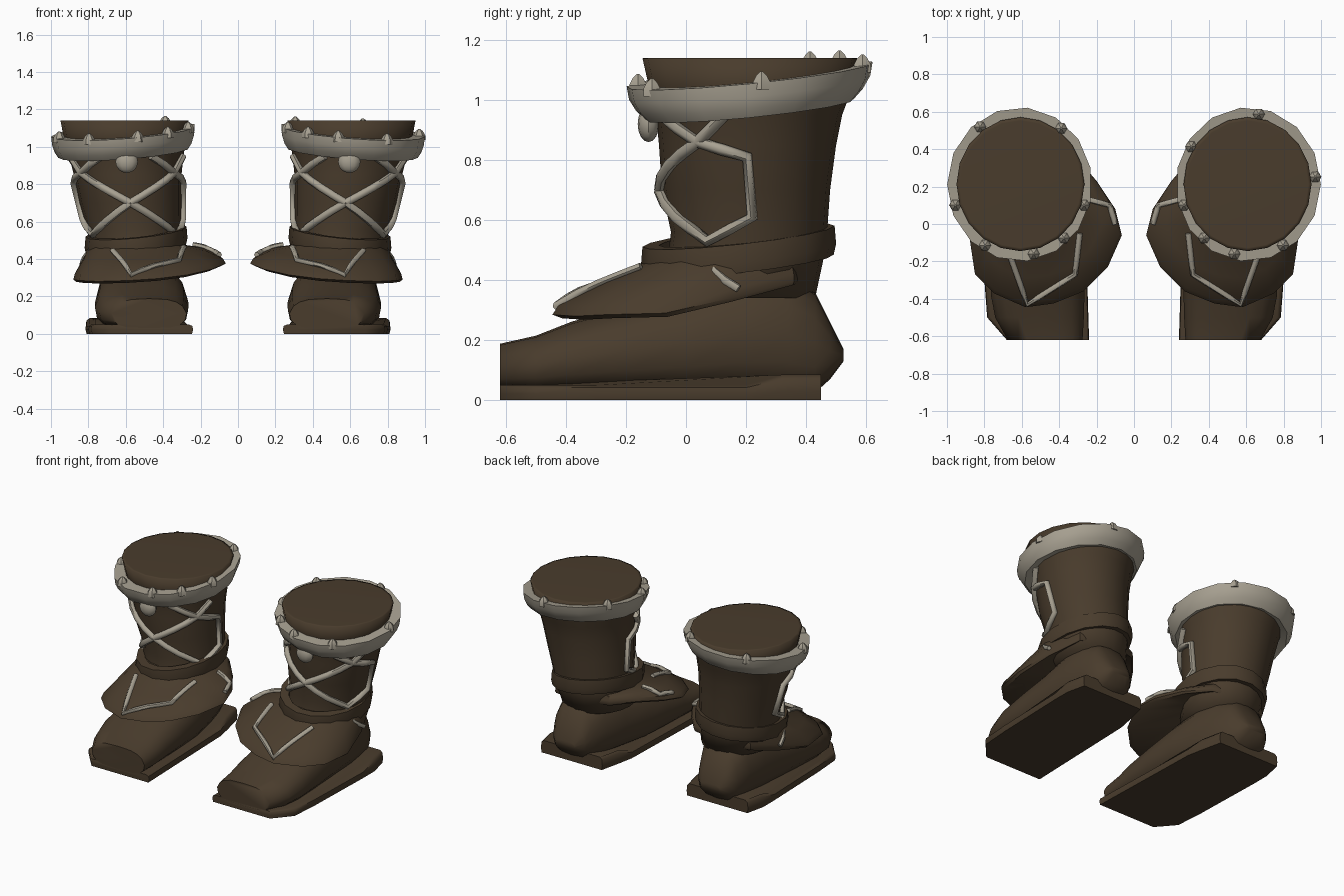
import bpy, bmesh, math
from mathutils import Vector
from mathutils.bvhtree import BVHTree

if "Cube" in bpy.data.objects:
    bpy.data.objects.remove(bpy.data.objects["Cube"])


def material(name, col):
    m = bpy.data.materials.new(name)
    m.diffuse_color = (*col, 1)
    m.use_nodes = True
    m.node_tree.nodes["Principled BSDF"].inputs["Base Color"].default_value = m.diffuse_color
    return m


BROWN = material("brown_leather", (0.067, 0.045, 0.0255))
BONE = material("pale_trim", (0.39, 0.355, 0.285))


def finish(ob, mat, angle=40, pair=True):
    """Colour, shade and mirror one part to the other boot."""
    ob.data.materials.append(mat)
    bpy.ops.object.select_all(action='DESELECT')
    ob.select_set(True)
    bpy.context.view_layer.objects.active = ob
    if ob.type == 'CURVE':
        bpy.ops.object.convert(target='MESH')
        ob = bpy.context.object
    bpy.ops.object.shade_smooth_by_angle(angle=math.radians(angle))
    if pair:
        mir = ob.modifiers.new("pair", 'MIRROR')
        mir.use_mirror_merge = False
    return ob


def loft(name, rings, mat, caps=True, loop=False, angle=40, pair=True):
    """Skin a list of equal-length rings."""
    bm = bmesh.new()
    vs = [[bm.verts.new(p) for p in r] for r in rings]
    n = len(rings[0])
    pairs = list(zip(vs, vs[1:])) + ([(vs[-1], vs[0])] if loop else [])
    for a, b in pairs:
        for i in range(n):
            j = (i + 1) % n
            bm.faces.new((a[i], a[j], b[j], b[i]))
    if caps and not loop:
        bm.faces.new(vs[0][::-1])
        bm.faces.new(vs[-1])
    bmesh.ops.recalc_face_normals(bm, faces=bm.faces)
    me = bpy.data.meshes.new(name)
    bm.to_mesh(me)
    bm.free()
    ob = bpy.data.objects.new(name, me)
    bpy.context.collection.objects.link(ob)
    return finish(ob, mat, angle, pair)


def tube(name, pts, mat, r=0.02):
    cu = bpy.data.curves.new(name, 'CURVE')
    cu.dimensions = '3D'
    cu.bevel_depth = r
    cu.bevel_resolution = 1
    cu.use_fill_caps = True
    sp = cu.splines.new('POLY')
    sp.points.add(len(pts) - 1)
    for p, q in zip(sp.points, pts):
        p.co = (*q, 1)
    ob = bpy.data.objects.new(name, cu)
    bpy.context.collection.objects.link(ob)
    return finish(ob, mat, 60)


def ellipse(cx, cy, rx, ry, zf, n):
    out = []
    for i in range(n):
        a = math.tau * i / n
        x, y = cx + rx * math.cos(a), cy + ry * math.sin(a)
        out.append((x, y, zf(x, y)))
    return out


# shaft: z, centre x, centre y, radius x, radius y (last rows form the flat top)
SHAFT = [(.34, .53, .18, .23, .25), (.48, .55, .2, .25, .26), (.56, .555, .21, .25, .26),
         (.7, .575, .2, .272, .28), (.85, .59, .205, .288, .295), (.95, .597, .21, .305, .31),
         (1.03, .603, .215, .325, .335), (1.139, .607, .213, .342, .358),
         (1.14, .607, .213, .325, .34)]
loft("boot_shaft", [ellipse(cx, cy, rx, ry, lambda x, y, z=z: z, 20)
                    for z, cx, cy, rx, ry in SHAFT], BROWN, angle=110)


def on_shaft(deg, z, lift=0.008):
    for a, b in zip(SHAFT, SHAFT[1:]):
        if a[0] <= z <= b[0]:
            t = (z - a[0]) / (b[0] - a[0])
            cx, cy, rx, ry = [a[k] + (b[k] - a[k]) * t for k in range(1, 5)]
            d = math.radians(deg)
            return (cx + (rx + lift) * math.cos(d), cy + (ry + lift) * math.sin(d), z)


# tilted cuff around the top
def cuff_z(x, y):
    return 1.083 + .1 * (y - .21) - .075 * (x - .61)


CUFF = [(.32, .33, -.002), (.388, .412, 0), (.383, .404, -.045), (.37, .38, -.085),
        (.35, .35, -.116), (.3, .3, -.105)]
loft("cuff", [ellipse(.611, .212, rx, ry, lambda x, y, d=d: cuff_z(x, y) + d, 15)
              for rx, ry, d in CUFF], BONE, loop=True)


# pointed studs around the cuff; the back ones differ per boot
def stud(name, deg, side, pair):
    d = math.radians(deg)
    x, y = .611 + .36 * math.cos(d), .212 + .38 * math.sin(d)
    z = cuff_z(x, y)
    rings = [ellipse(x, y, r, r, lambda u, v, h=h: z + h, 6)
             for r, h in ((.033, -.025), (.032, .002), (.02, .022), (.005, .035))]
    loft(name, [[(side * p[0], p[1], p[2]) for p in r] for r in rings], BONE, pair=pair)


for k, deg in enumerate((-59, -102, -131, -163)):
    stud("cuff_stud_%d" % (k + 1), deg, 1, True)
for label, side, degs in (("right", 1, (6, 81, 148)), ("left", -1, (-17, 54, 128))):
    for k, deg in enumerate(degs):
        stud("%s_cuff_stud_%d" % (label, k + 1), deg, side, False)

# round button on the front
bm = bmesh.new()
bmesh.ops.create_uvsphere(bm, u_segments=12, v_segments=8, radius=.06)
for v in bm.verts:
    v.co = Vector((v.co.x, v.co.y * .6, v.co.z)) + Vector((.595, -.125, .92))
me = bpy.data.meshes.new("front_button")
bm.to_mesh(me)
bm.free()
button = bpy.data.objects.new("front_button", me)
bpy.context.collection.objects.link(button)
finish(button, BONE)


# ankle band
def band_z(x, y):
    return .5 + .11 * (y - .175) - .1 * (x - .545)


loft("ankle_band", [ellipse(.545, .175, .275 + o, .325 + o, lambda x, y, h=h: band_z(x, y) + h, 16)
                    for o, h in ((-.06, .045), (-.005, .046), (0, -.015), (-.008, -.05), (-.06, -.045))],
     BROWN, loop=True)

# flared flap over the instep
RIM = [Vector(p) for p in [
    (.88, -.07, .29), (.85, -.27, .285), (.75, -.37, .28), (.58, -.445, .285), (.43, -.425, .295),
    (.27, -.36, .315), (.14, -.23, .345), (.065, -.06, .375), (.1, .08, .4), (.2, .23, .42),
    (.32, .37, .42), (.54, .42, .42), (.74, .36, .395), (.83, .15, .34)]]


def neck(p, r, z):
    d = Vector((p.x - .54, p.y - .16, 0)).normalized() * r
    return Vector((.54 + d.x, .16 + d.y, z))


flap_rings = [[neck(p, .23, .5) for p in RIM],
              [neck(p, .26, .475) for p in RIM],
              [p.lerp(neck(p, .26, .475), .45) + Vector((0, 0, .024)) for p in RIM],
              [p.lerp(neck(p, .26, .475), .06) + Vector((0, 0, .02)) for p in RIM],
              RIM,
              [p.lerp(neck(p, .2, p.z), .08) + Vector((0, 0, -.012)) for p in RIM],
              [neck(p, .2, p.z + .03) for p in RIM]]
flap = loft("instep_flap", flap_rings, BROWN)

# foot: y, centre x, half width, bottom z, top z (narrow towards the heel)
FOOT = [(-.62, .475, .2, .03, .188), (-.5, .505, .237, .025, .215),
        (-.38, .515, .25, .025, .262), (-.2, .515, .25, .025, .31), (0, .515, .243, .025, .36),
        (.2, .53, .22, .025, .42), (.34, .54, .185, .025, .42), (.43, .55, .15, .025, .36),
        (.48, .55, .12, .07, .26), (.525, .55, .075, .13, .17)]


def foot_ring(y, cx, w, zb, zt):
    out = []
    for i in range(16):
        a = math.tau * i / 16
        c, s = math.cos(a), math.sin(a)
        px = math.copysign(abs(c) ** (.65 if s > 0 else .55), c)
        pz = math.copysign(abs(s) ** .75, s)
        out.append((cx + w * px * (1 - .12 * max(pz, 0)), y, (zb + zt) / 2 + (zt - zb) / 2 * pz))
    return out


loft("foot", [foot_ring(*f) for f in FOOT], BROWN, angle=70)

# sole with a thin rounded edge, a little thicker at the heel
SOLE = [(.24, -.62), (.68, -.62), (.785, -.5), (.80, -.3), (.815, .2), (.815, .32), (.785, .45),
        (.32, .45), (.285, .3), (.265, .2), (.25, -.3)]


def sole_ring(scale, low, high):
    return [(.53 + (x - .53) * scale, y, low if y < .25 else high) for x, y in SOLE]


loft("sole", [sole_ring(.98, 0, 0), sole_ring(1, .022, .03), sole_ring(.985, .042, .07),
              sole_ring(.92, .05, .085)], BROWN, angle=50)

# crossed laces on the shaft, same on both sides of the front
LACES = {"cross_lace": [(-15, .95), (-33, .86), (-90, .7)],
         "loop_lace": [(-65, .95), (-33, .86), (0, .81), (3, .61), (-30, .53), (-60, .61), (-90, .7)]}
for name, path in LACES.items():
    for side in ("outer", "inner"):
        pts = []
        for (a0, z0), (a1, z1) in zip(path, path[1:]):
            n = max(1, round(abs(a1 - a0) / 14))
            pts += [(a0 + (a1 - a0) * i / n, z0 + (z1 - z0) * i / n) for i in range(n)]
        pts.append(path[-1])
        tube(side + "_" + name,
             [on_shaft(a if side == "outer" else -180 - a, z) for a, z in pts], BONE)

# laces lying on the flap, dropped onto its surface
tree = BVHTree.FromPolygons([v.co for v in flap.data.vertices],
                            [p.vertices for p in flap.data.polygons])
FLAP_LACES = {"front_flap_lace": [(.29, -.05), (.315, -.27), (.57, -.43), (.67, -.15)],
              "inner_flap_lace": [(.1, .0), (.13, .1), (.24, .13)]}
for name, path in FLAP_LACES.items():
    pts = []
    for p, q in zip(path, path[1:]):
        pts += [(p[0] + (q[0] - p[0]) * t / 4, p[1] + (q[1] - p[1]) * t / 4) for t in range(4)]
    pts.append(path[-1])
    hits = [tree.ray_cast(Vector((x, y, 2)), Vector((0, 0, -1)))[0] for x, y in pts]
    tube(name, [h + Vector((0, 0, .008)) for h in hits if h], BONE, .015)
tube("outer_flap_lace", [(.80, .09, .435), (.825, .13, .4), (.835, .175, .372)], BONE, .014)
